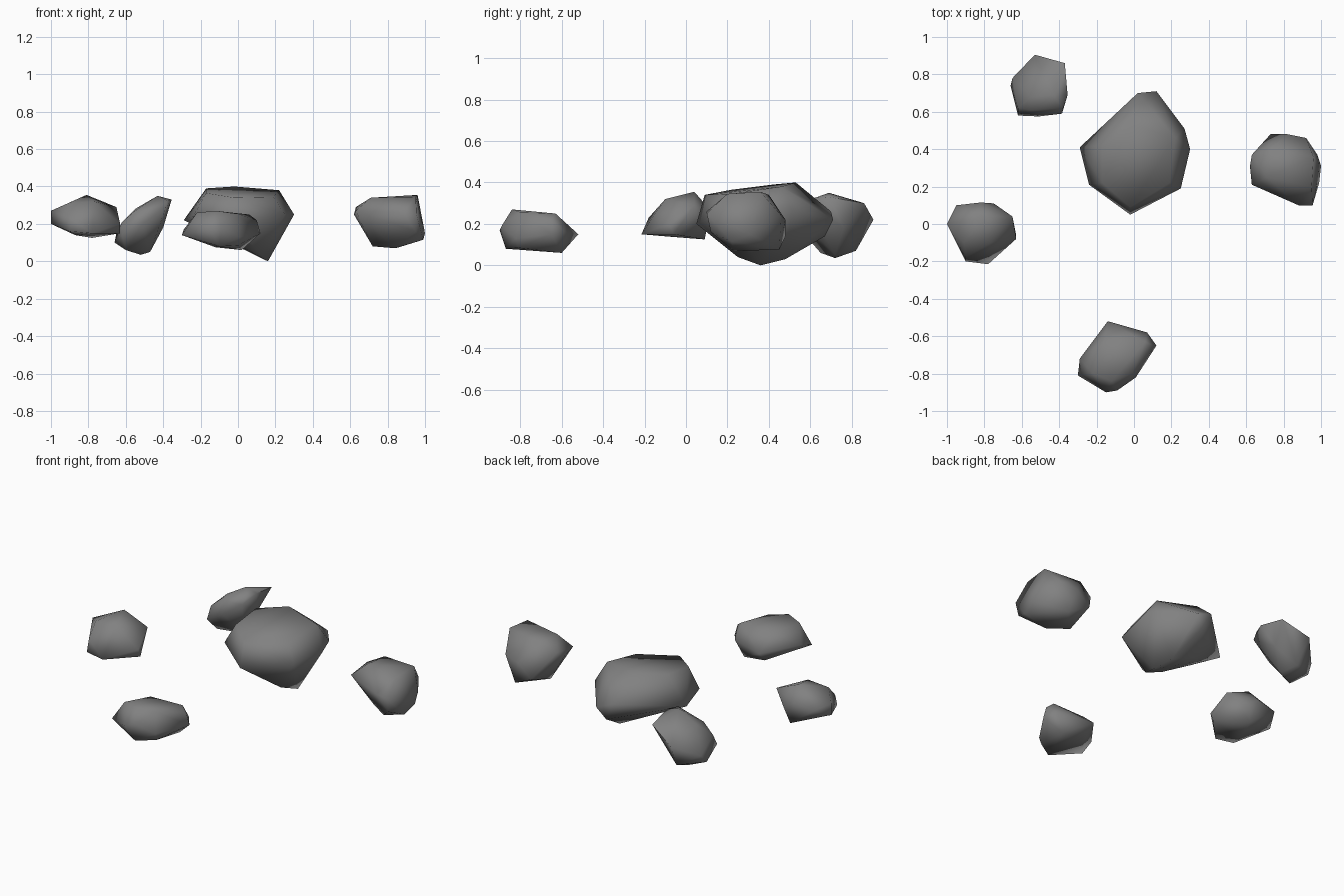
import bpy, bmesh, math

# Dark stone colour
stone = bpy.data.materials.new("dark_stone")
stone.diffuse_color = (.22, .22, .22, 1)


def rock(name, corners):
    """Faceted boulder: convex hull around a few chisel corners, softly shaded."""
    bm = bmesh.new()
    for c in corners:
        bm.verts.new(c)
    hull = bmesh.ops.convex_hull(bm, input=bm.verts)
    loose = {g for g in hull["geom_interior"] + hull["geom_unused"]
             if isinstance(g, bmesh.types.BMVert)}
    bmesh.ops.delete(bm, geom=list(loose), context='VERTS')
    bmesh.ops.recalc_face_normals(bm, faces=bm.faces)
    me = bpy.data.meshes.new(name)
    bm.to_mesh(me)
    bm.free()
    me.materials.append(stone)
    ob = bpy.data.objects.new(name, me)
    bpy.context.collection.objects.link(ob)
    bpy.ops.object.select_all(action='DESELECT')
    ob.select_set(True)
    bpy.context.view_layer.objects.active = ob
    bpy.ops.object.shade_smooth_by_angle(angle=math.radians(85))
    return ob


# Large central boulder: top plate, belt, underside
rock("large_rock", [
    (-.02, .09, .34), (.19, .22, .345), (-.17, .22, .365), (-.17, .42, .39), (-.02, .53, .40), (.22, .46, .38),
    (-.29, .41, .22), (-.24, .21, .24), (-.02, .05, .20), (.25, .19, .25), (.30, .40, .25), (.27, .51, .27),
    (.12, .71, .22), (.02, .70, .26),
    (.16, .36, 0), (.12, .25, .04), (0, .25, .09), (.12, .48, .03), (.08, .67, .14)])

# Right rock
rock("right_rock", [
    (.62, .31, .25), (.63, .21, .27), (.63, .37, .29), (.88, .10, .26), (.955, .10, .25), (.95, .12, .16),
    (1, .31, .15), (.99, .22, .115), (.98, .37, .20), (.92, .46, .24), (.82, .48, .22), (.73, .48, .14),
    (.96, .36, .355), (.95, .20, .345), (.71, .25, .34), (.73, .40, .34),
    (.84, .23, .07), (.72, .30, .08), (.86, .45, .075)])

# Front rock
rock("front_rock", [
    (-.30, -.81, .14), (-.29, -.72, .17), (-.14, -.52, .15), (.07, -.58, .16), (.12, -.65, .15),
    (.01, -.82, .13), (-.09, -.89, .19), (-.15, -.90, .17), (.10, -.65, .22),
    (-.22, -.80, .26), (-.12, -.84, .27), (.06, -.63, .25), (-.16, -.63, .245), (-.01, -.80, .255),
    (-.10, -.87, .08), (.0, -.81, .085), (.02, -.60, .06), (-.12, -.60, .075)])

# Left rock
rock("left_rock", [
    (-1, 0, .20), (-1, 0, .27), (-.95, .10, .25), (-.82, .115, .27), (-.75, .11, .22), (-.65, .04, .29),
    (-.63, -.08, .20), (-.63, -.06, .15), (-.78, -.215, .15), (-.90, -.20, .16), (-.90, -.18, .23),
    (-.81, .04, .355), (-.77, -.10, .32), (-.91, -.10, .31), (-.78, .09, .125), (-.87, -.10, .14)])

# Back rock, leaning up to the right
rock("back_rock", [
    (-.66, .74, .10), (-.65, .78, .15), (-.53, .905, .22), (-.37, .86, .30), (-.355, .69, .33),
    (-.385, .59, .29), (-.51, .575, .20), (-.62, .58, .14), (-.43, .69, .35), (-.55, .68, .28),
    (-.62, .62, .21), (-.55, .61, .27), (-.38, .62, .325), (-.40, .76, .18),
    (-.52, .72, .035), (-.47, .72, .05), (-.60, .65, .06), (-.51, .82, .07)])
